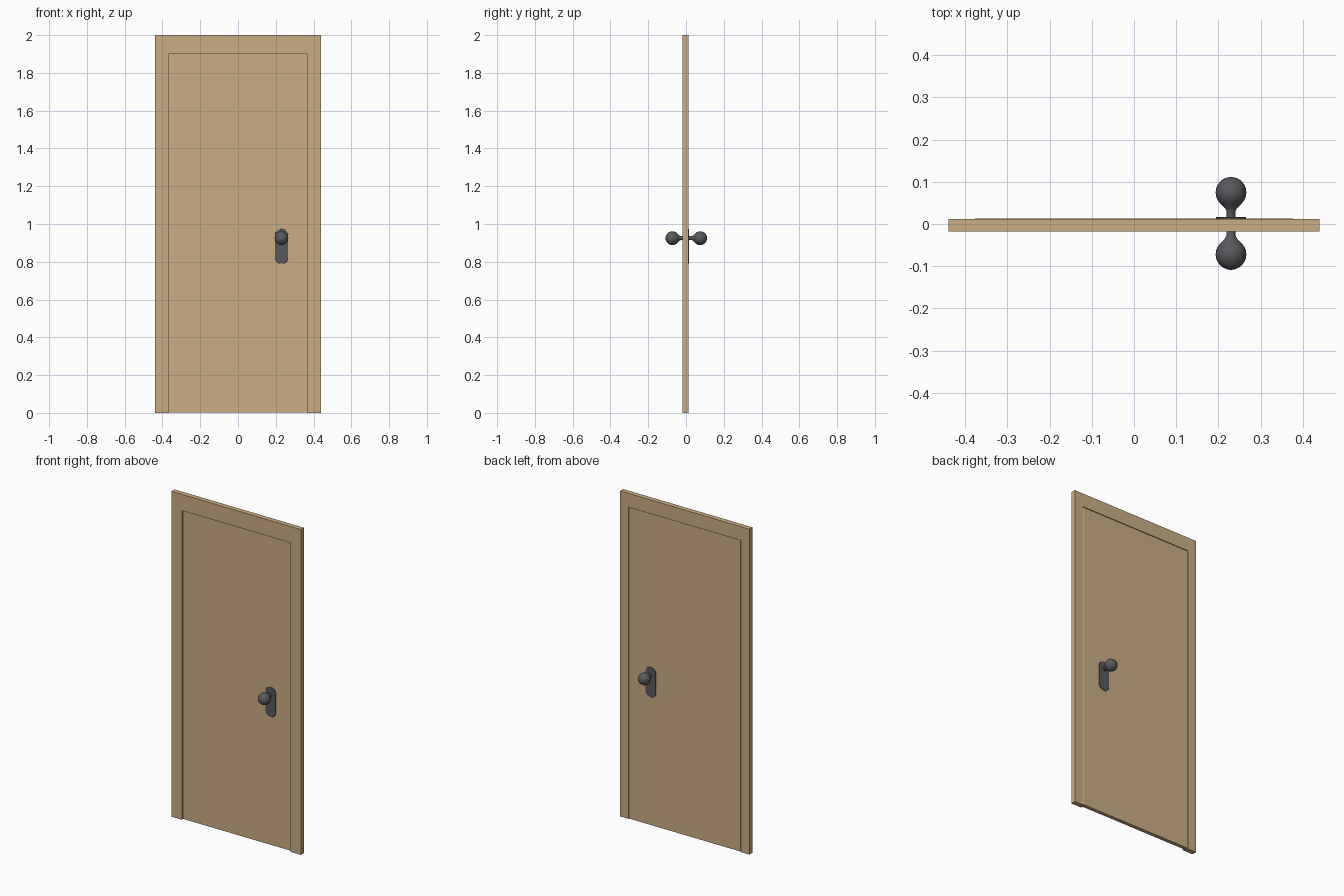
import bpy, bmesh, math

if "Cube" in bpy.data.objects:
    bpy.data.objects.remove(bpy.data.objects["Cube"])

def material(name, color):
    m = bpy.data.materials.new(name)
    m.diffuse_color = color
    m.use_nodes = True
    m.node_tree.nodes["Principled BSDF"].inputs["Base Color"].default_value = m.diffuse_color
    return m

WOOD = material("wood", (0.60, 0.42, 0.22, 1))
METAL = material("dark_metal", (0.10, 0.10, 0.11, 1))

def make(name, bm, mat, smooth=None):
    bmesh.ops.recalc_face_normals(bm, faces=bm.faces)
    me = bpy.data.meshes.new(name)
    bm.to_mesh(me)
    bm.free()
    ob = bpy.data.objects.new(name, me)
    bpy.context.collection.objects.link(ob)
    me.materials.append(mat)
    if smooth:
        bpy.ops.object.select_all(action='DESELECT')
        ob.select_set(True)
        bpy.context.view_layer.objects.active = ob
        bpy.ops.object.shade_smooth_by_angle(angle=math.radians(smooth))
    return ob

def loft(name, loops, mat, closed_path=False, smooth=None):
    """Join equal loops of points; cap the ends unless the path is closed."""
    bm = bmesh.new()
    rings = [[bm.verts.new(p) for p in loop] for loop in loops]
    n = len(rings[0])
    for a, b in zip(rings, rings[1:]):
        for i in range(n):
            j = (i + 1) % n
            bm.faces.new((a[i], a[j], b[j], b[i]))
    bm.faces.new(rings[0])
    bm.faces.new(rings[-1])
    return make(name, bm, mat, smooth)

# Frame: rebated cross-section (half width, height, y) swept up, over and down
section = [(0.44, 2.0, -0.018), (0.44, 2.0, 0.012), (0.381, 1.916, 0.012),
           (0.381, 1.916, -0.004), (0.369, 1.90, -0.004), (0.369, 1.90, -0.018)]
loft("door_frame", [[(s * w, y, h if top else 0) for w, h, y in section]
                    for s, top in ((-1, 0), (-1, 1), (1, 1), (1, 0))], WOOD)

# Door leaf: stepped panel, wider lip at the back with a softened edge
leaf = [(0.366, 1.897, -0.010), (0.366, 1.897, -0.003), (0.379, 1.913, -0.003),
        (0.379, 1.913, 0.011), (0.376, 1.910, 0.013)]
loft("door_leaf", [[(-w, y, 0.003), (w, y, 0.003), (w, y, h), (-w, y, h)]
                   for w, h, y in leaf], WOOD)

KX, KZ, MID = 0.23, 0.925, 0.0015   # knob axis and middle of the leaf

def oblong(inset, y):
    pts, r, hw, z0, z1 = [], 0.032, 0.035, 0.79, 0.973
    for sx, zc, start in ((1, z1 - r, 0), (-1, z1 - r, 90), (-1, z0 + r, 180), (1, z0 + r, 270)):
        for k in range(6):
            a = math.radians(start + 18 * k)
            pts.append((KX + sx * (hw - r) + (r - inset) * math.cos(a), y,
                        zc + (r - inset) * math.sin(a)))
    return pts

# Knob profile: neck, flare and ball as (radius, distance from the middle)
R, C = 0.0365, 0.0735
profile = [(0.011, 0.008), (0.011, 0.030), (0.014, 0.036)]
profile += [(R * math.sin(math.radians(a)), C - R * math.cos(math.radians(a)))
            for a in range(45, 180, 15)]
profile.append((0.003, C + R))

# Plate and knob on each side
for side, name in ((-1, "front"), (1, "back")):
    loft(name + "_plate", [oblong(i, MID + side * d) for i, d in
                           ((0, 0.010), (0, 0.0145), (0.001, 0.0155))], METAL)
    loft(name + "_knob", [[(KX + r * math.cos(k * math.tau / 16), MID + side * d,
                            KZ + r * math.sin(k * math.tau / 16)) for k in range(16)]
                          for r, d in profile], METAL, smooth=40)
